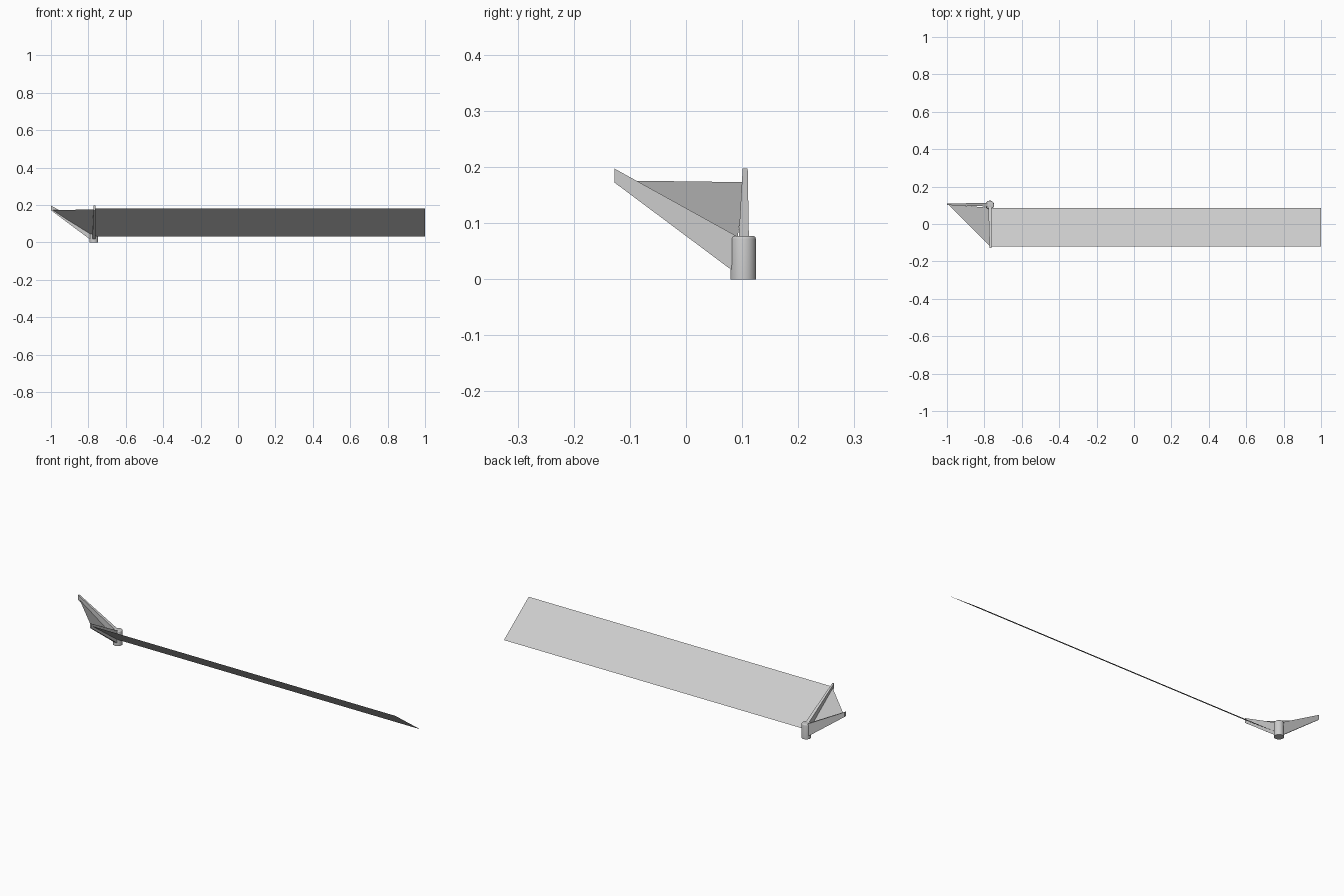
import bpy
import bmesh
import math
from mathutils import Matrix, Vector

cube = bpy.data.objects.get("Cube")
if cube:
    bpy.data.objects.remove(cube, do_unlink=True)

grey = bpy.data.materials.new("light grey")
grey.use_nodes = True
grey.diffuse_color = (0.6, 0.6, 0.6, 1)
grey.node_tree.nodes["Principled BSDF"].inputs["Base Color"].default_value = (0.6, 0.6, 0.6, 1)

HUB = Vector((-0.771, 0.102, 0))


def finish(name, bm):
    mesh = bpy.data.meshes.new(name)
    bm.to_mesh(mesh)
    bm.free()
    mesh.materials.append(grey)
    obj = bpy.data.objects.new(name, mesh)
    bpy.context.collection.objects.link(obj)
    return obj


def sheet(name, corners):
    bm = bmesh.new()
    bm.faces.new([bm.verts.new(c) for c in corners])
    return finish(name, bm)


def arm(name, direction, side):
    """Tapered bar rising from the hub to a thin tip."""
    bm = bmesh.new()
    rings = []
    for dist, half, low, high, shift in ((0.012, 0.009, 0.01, 0.077, 0.001),
                                         (0.229, 0.0045, 0.172, 0.197, 0.0035)):
        base = HUB + direction * dist + side * shift
        rings.append([bm.verts.new(base + side * s * half + Vector((0, 0, z)))
                      for s, z in ((-1, low), (1, low), (1, high), (-1, high))])
    a, b = rings
    bm.faces.new(a)
    bm.faces.new(b)
    for i in range(4):
        j = (i + 1) % 4
        bm.faces.new((a[i], a[j], b[j], b[i]))
    bmesh.ops.recalc_face_normals(bm, faces=bm.faces)
    return finish(name, bm)


# Round hub with a softened top rim
bm = bmesh.new()
bmesh.ops.create_cone(bm, cap_ends=True, segments=32, radius1=0.023, radius2=0.0225,
                      depth=0.077, matrix=Matrix.Translation(HUB + Vector((0, 0, 0.0385))))
rim = [e for e in bm.edges if all(v.co.z > 0.07 for v in e.verts)]
bmesh.ops.bevel(bm, geom=rim, offset=0.005, segments=3, profile=0.5, affect='EDGES')
hub = finish("hub", bm)
bpy.context.view_layer.objects.active = hub
hub.select_set(True)
bpy.ops.object.shade_smooth_by_angle(angle=math.radians(35))

# Two arms at a right angle
arm("front_arm", Vector((0, -1, 0)), Vector((1, 0, 0)))
arm("side_arm", Vector((-1, 0, 0)), Vector((0, 1, 0)))

# Thin sheets: long sloping panel and triangular web between the arms
low = Vector((-0.768, 0.086, 0.032))
high = Vector((-0.768, -0.12, 0.181))
end = Vector((0.999, 0, 0))
sheet("long_panel", [low, high, (end.x, high.y, high.z), (end.x, low.y, low.z)][::-1])
sheet("corner_web", [low, (-0.768, -0.12, 0.176), (-0.996, 0.106, 0.173)][::-1])
